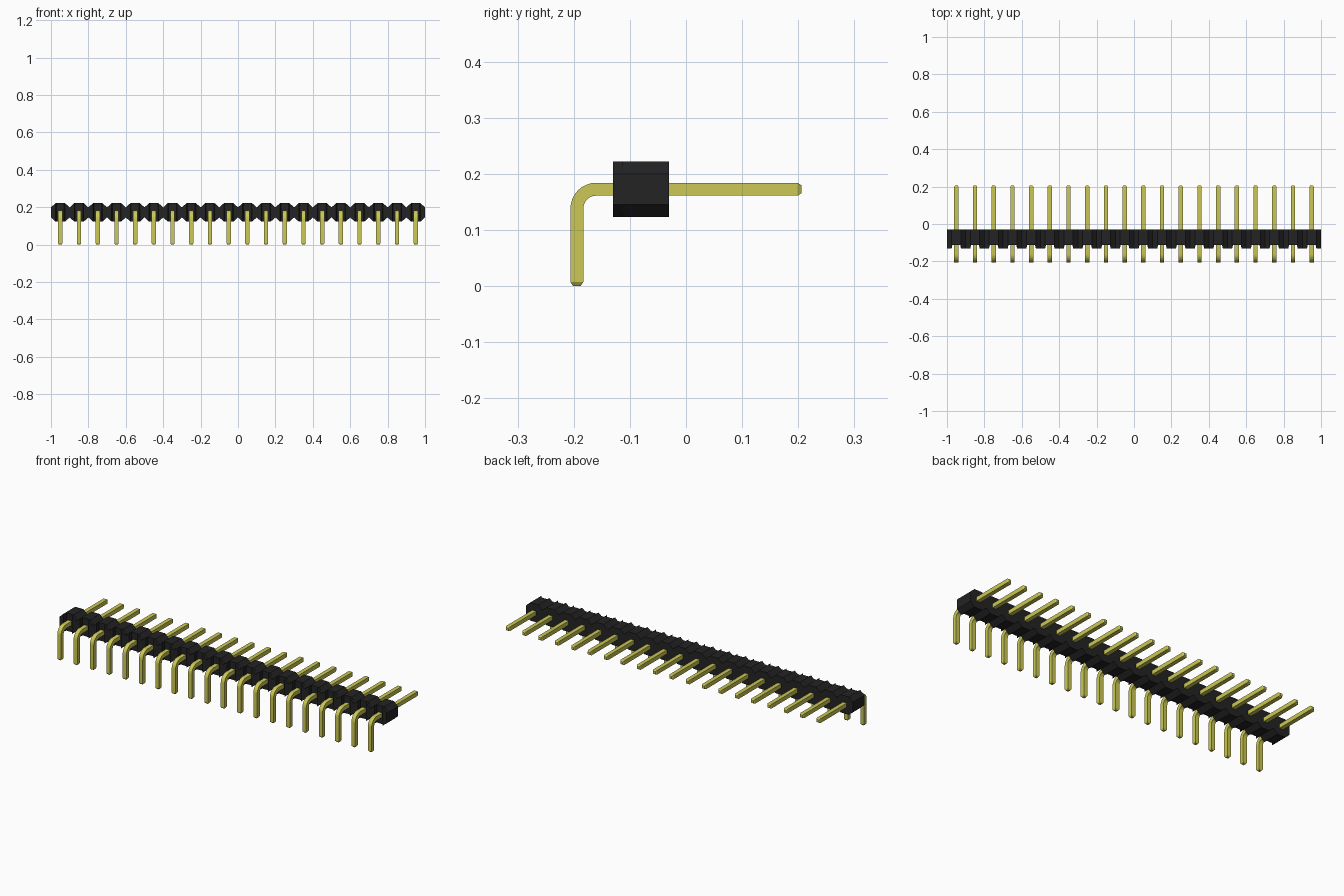
import bpy, bmesh, math
from mathutils import Vector

cube = bpy.data.objects.get("Cube")
if cube:
    bpy.data.objects.remove(cube, do_unlink=True)

COUNT, PITCH = 20, 0.1
XS = [(i - (COUNT - 1) / 2) * PITCH for i in range(COUNT)]


def make_material(name, color):
    mat = bpy.data.materials.new(name)
    mat.use_nodes = True
    mat.diffuse_color = color
    mat.node_tree.nodes["Principled BSDF"].inputs["Base Color"].default_value = color
    return mat


black = make_material("black plastic", (0.017, 0.017, 0.017, 1))
gold = make_material("gold metal", (0.6, 0.58, 0.09, 1))


def loft(bm, rings):
    """Join matching rings of points into a closed solid."""
    loops = [[bm.verts.new(p) for p in ring] for ring in rings]
    n = len(loops[0])
    for a, b in zip(loops, loops[1:]):
        for i in range(n):
            j = (i + 1) % n
            bm.faces.new((a[i], a[j], b[j], b[i]))
    bm.faces.new(loops[0])
    bm.faces.new(loops[-1])


def finish(bm, name, mat):
    bmesh.ops.recalc_face_normals(bm, faces=bm.faces)
    mesh = bpy.data.meshes.new(name)
    bm.to_mesh(mesh)
    bm.free()
    mesh.materials.append(mat)
    obj = bpy.data.objects.new(name, mesh)
    bpy.context.collection.objects.link(obj)
    return obj


# Housing: a chain of chamfered blocks
BACK, STEP, FRONT = -0.03, -0.113, -0.13
MID, HALF, WAIST = 0.1725, 0.0495, 0.027
FLAT = 0.025
bm = bmesh.new()
top = [(-1, WAIST)]
for x in XS:
    top += [(x - FLAT, HALF), (x + FLAT, HALF), (x + PITCH / 2, WAIST)]
outline = top + [(x, -h) for x, h in reversed(top)]
loft(bm, [[(x, y, MID + h) for x, h in outline] for y in (BACK, STEP)])
finish(bm, "housing", black)


# Front lugs between the grooves that clear the pin bends
def lug(bm, center, left, right):
    rings = []
    for y, groove in ((STEP, 0.021), (FRONT, 0.025)):
        reach = PITCH / 2 - groove
        h = WAIST + (HALF - WAIST) * min(1, reach / (PITCH / 2 - FLAT))
        pts = [(center, WAIST)]
        if left:
            pts.insert(0, (center - reach, h))
        if right:
            pts.append((center + reach, h))
        ring = pts + [(x, -z) for x, z in reversed(pts)]
        rings.append([(x, y, MID + z) for x, z in ring])
    loft(bm, rings)


bm = bmesh.new()
for i in range(COUNT + 1):
    lug(bm, -1 + i * PITCH, i > 0, i < COUNT)
finish(bm, "housing_front_lugs", black)

# Pins: square wire swept round a right-angle bend, with tapered tips
W, TIP, BEND = 0.0115, 0.007, 0.0345
Y_DOWN, Y_END = -0.1945, 0.206
path = [(Y_DOWN, 0, -90, 0.6), (Y_DOWN, TIP, -90, 1)]
for k in range(9):
    a = math.radians(k * 90 / 8)
    path.append((Y_DOWN + BEND - BEND * math.cos(a),
                 MID - BEND + BEND * math.sin(a), k * 90 / 8 - 90, 1))
path += [(Y_END - TIP, MID, 0, 1), (Y_END, MID, 0, 0.6)]

rings = []
for y, z, angle, scale in path:
    a = math.radians(angle)
    side = Vector((W * scale, 0, 0))
    out = Vector((0, math.sin(a), math.cos(a))) * W * scale
    c = Vector((0, y, z))
    rings.append([c + side + out, c - side + out, c - side - out, c + side - out])

bm = bmesh.new()
loft(bm, rings)
first = finish(bm, "pin_01", gold)
bpy.context.view_layer.objects.active = first
first.select_set(True)
bpy.ops.object.shade_smooth_by_angle(angle=math.radians(30))
for i, x in enumerate(XS):
    pin = first
    if i:
        pin = bpy.data.objects.new(f"pin_{i + 1:02d}", first.data)
        bpy.context.collection.objects.link(pin)
    pin.location.x = x
